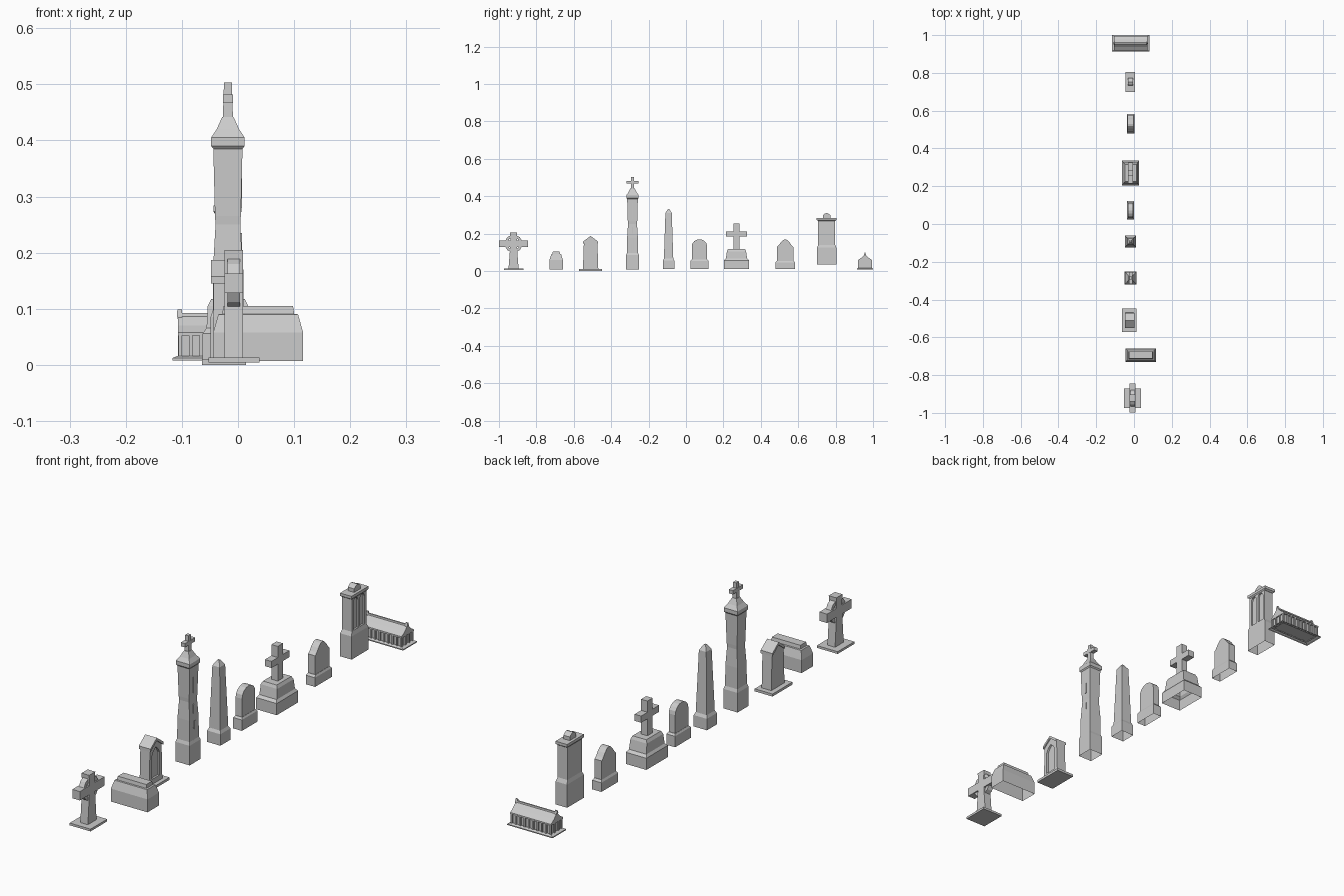
import bpy
from math import sin, cos, pi


def mesh(name, verts, faces):
    me = bpy.data.meshes.new(name)
    me.from_pydata(verts, [], faces)
    ob = bpy.data.objects.new(name, me)
    bpy.context.collection.objects.link(ob)
    return ob


def stack(name, cx, cy, levels, closed=False):
    """Rectangular rings (z, half x, half y) joined upwards, capped on top."""
    v, f = [], []
    for z, hx, hy in levels:
        v += [(cx - hx, cy - hy, z), (cx + hx, cy - hy, z),
              (cx + hx, cy + hy, z), (cx - hx, cy + hy, z)]
    for i in range(len(levels) - 1):
        a = 4 * i
        f += [(a + j, a + (j + 1) % 4, a + 4 + (j + 1) % 4, a + 4 + j) for j in range(4)]
    n = len(v)
    f.append((n - 4, n - 3, n - 2, n - 1))
    if closed:
        f.append((3, 2, 1, 0))
    return mesh(name, v, f)


def box(name, x0, x1, y0, y1, z0, z1):
    hx, hy = (x1 - x0) / 2, (y1 - y0) / 2
    return stack(name, (x0 + x1) / 2, (y0 + y1) / 2, [(z0, hx, hy), (z1, hx, hy)], True)


def slab(name, x0, x1, cy, outline):
    """Outline of (y, z) counter-clockwise seen from +x, extruded along x."""
    n = len(outline)
    v = [(x, cy + y, z) for x in (x0, x1) for y, z in outline]
    f = [tuple(range(n - 1, -1, -1)), tuple(range(n, 2 * n))]
    f += [(i, (i + 1) % n, n + (i + 1) % n, n + i) for i in range(n)]
    return mesh(name, v, f)


def mirrored(half):
    """Complete a right-hand outline (bottom to top) with its mirror image."""
    return half + [(-y, z) for y, z in reversed(half) if y > 0]


def cut(target, cutter):
    cutter.hide_render = True
    cutter.hide_viewport = False
    cutter.display_type = 'WIRE'
    m = target.modifiers.new("recess", 'BOOLEAN')
    m.object = cutter
    m.operation = 'DIFFERENCE'
    m.solver = 'EXACT'


# Ringed cross
c, zc = -0.922, 0.146
box("ringed_cross_plate", -0.053, 0.038, c - 0.052, c + 0.052, 0.004, 0.013)
slab("ringed_cross", -0.024, 0.009, c, mirrored([
    (0.027, 0.013), (0.018, zc - 0.018), (0.077, zc - 0.018), (0.077, zc + 0.017),
    (0.017, zc + 0.017), (0.019, 0.205)]))
n = 12
v, f = [], []
for i in range(n):
    a = 2 * pi * i / n + pi / n
    for x, r in ((-0.019, 0.033), (-0.019, 0.048), (0.004, 0.048), (0.004, 0.033)):
        v.append((x, c + r * cos(a), zc + r * sin(a)))
    k, m = 4 * i, 4 * ((i + 1) % n)
    f += [(k + j, m + j, m + (j + 1) % 4, k + (j + 1) % 4) for j in range(4)]
mesh("cross_ring", v, f)

# Chest tomb with sloping lid
stack("chest_tomb", 0.036, -0.694, [
    (0.007, 0.08, 0.036), (0.058, 0.08, 0.036), (0.090, 0.071, 0.026),
    (0.091, 0.064, 0.020), (0.105, 0.062, 0.018)])

# Gabled tomb with a pointed niche
c = -0.51
box("gabled_tomb_plate", -0.064, 0.014, c - 0.062, c + 0.062, 0.0, 0.010)
body = slab("gabled_tomb", -0.044, -0.002, c, mirrored([(0.041, 0.01), (0.036, 0.155), (0, 0.180)]))
cut(body, slab("niche_cutter", -0.010, 0.02, c, mirrored([
    (0.024, 0.03), (0.024, 0.12), (0.014, 0.138), (0, 0.15)])))
slab("gabled_tomb_roof", -0.048, 0.003, c, [
    (0.040, 0.145), (0.040, 0.157), (0, 0.187), (-0.040, 0.157), (-0.040, 0.145), (0, 0.176)])

# Tall column with spire and cross
cx, c = -0.018, -0.286
stack("tall_column", cx, c, [(z, h, h * 1.1) for z, h in (
    (0.008, 0.031), (0.085, 0.031), (0.097, 0.027), (0.180, 0.026), (0.250, 0.022),
    (0.265, 0.023), (0.385, 0.026), (0.390, 0.030), (0.405, 0.030),
    (0.420, 0.020), (0.442, 0.010))])
stack("column_cross_post", cx, c, [(0.440, 0.009, 0.009), (0.503, 0.007, 0.008)])
box("column_cross_arms", cx - 0.009, cx + 0.009, c - 0.032, c + 0.032, 0.467, 0.482)
for i, (y, z0, z1) in enumerate(((-0.005, 0.09, 0.145), (0.004, 0.11, 0.17),
                                 (0, 0.20, 0.235), (0, 0.28, 0.36))):
    box("column_relief_%d" % i, 0.0, 0.0095 if z0 < 0.15 else 0.0075,
        c + y - 0.003, c + y + 0.003, z0, z1)

# Obelisk
stack("obelisk", -0.019, -0.093, [
    (0.010, 0.029, 0.031), (0.055, 0.029, 0.031), (0.066, 0.024, 0.025),
    (0.310, 0.016, 0.017), (0.330, 0.004, 0.004)])

# Round-topped headstone
c = 0.072
stack("round_headstone_base", -0.018, c, [
    (0.010, 0.019, 0.049), (0.053, 0.019, 0.049), (0.060, 0.015, 0.042)])
slab("round_headstone", -0.032, -0.004, c, mirrored([(0.041, 0.055), (0.041, 0.132)] + [
    (0.041 * cos(a * pi / 8), 0.132 + 0.037 * sin(a * pi / 8)) for a in (1, 2, 3)] + [(0, 0.169)]))

# Cross on stepped pedestal
c = 0.27
stack("cross_pedestal", -0.018, c, [
    (0.010, 0.045, 0.067), (0.056, 0.045, 0.067), (0.066, 0.038, 0.057),
    (0.105, 0.036, 0.051), (0.117, 0.030, 0.046)])
box("pedestal_cross_post", -0.032, -0.004, c - 0.016, c + 0.016, 0.115, 0.254)
box("pedestal_cross_arms", -0.032, -0.004, c - 0.056, c + 0.056, 0.184, 0.210)

# Shouldered headstone
c = 0.53
stack("shouldered_headstone_base", -0.018, c, [
    (0.010, 0.020, 0.052), (0.046, 0.020, 0.052), (0.054, 0.016, 0.045)])
slab("shouldered_headstone", -0.034, -0.003, c, mirrored([
    (0.044, 0.05), (0.044, 0.128), (0.034, 0.138), (0.024, 0.152), (0.010, 0.166), (0, 0.168)]))

# Panelled pillar
cx, c = -0.019, 0.752
stack("pillar_base", cx, c, [
    (0.034, 0.025, 0.052), (0.125, 0.025, 0.052), (0.140, 0.021, 0.045)])
shaft = box("pillar_shaft", cx - 0.021, cx + 0.021, c - 0.045, c + 0.045, 0.125, 0.275)
for s in (-1, 1):
    cut(shaft, slab("panel_cutter", cx + 0.014, cx + 0.04, c + s * 0.020, mirrored([
        (0.015, 0.142), (0.015, 0.252), (0.010, 0.262), (0, 0.267)])))
stack("pillar_cap", cx, c, [(0.268, 0.021, 0.046), (0.273, 0.025, 0.053),
                           (0.284, 0.025, 0.053)], True)
slab("pillar_crest", cx - 0.014, cx + 0.014, c, mirrored([
    (0.020, 0.284), (0.020, 0.298), (0.010, 0.306), (0, 0.310)]))

# Small colonnaded mausoleum
cx, c = -0.018, 0.957
stack("mausoleum_plinth", cx, c, [
    (0.008, 0.099, 0.043), (0.012, 0.099, 0.043), (0.016, 0.090, 0.037)])
stack("mausoleum_walls", cx, c, [(0.012, 0.084, 0.031), (0.056, 0.084, 0.031)])
for i in range(10):
    x = cx - 0.085 + i * 0.17 / 9
    for s in (-1, 1):
        y = c + s * 0.033
        box("mausoleum_pilaster", x - 0.003, x + 0.003, y - 0.004, y + 0.004, 0.014, 0.054)
for s in (-1, 1):
    for y in (-0.012, 0.012):
        box("mausoleum_end_pilaster", cx + s * 0.086 - 0.003, cx + s * 0.086 + 0.003,
            c + y - 0.003, c + y + 0.003, 0.014, 0.054)
slab("mausoleum_roof", cx - 0.089, cx + 0.089, c, mirrored([
    (0.038, 0.052), (0.038, 0.058), (0.020, 0.070), (0.004, 0.086), (0.003, 0.092)]))
for s in (-1, 1):
    stack("mausoleum_finial", cx + s * 0.086, c, [
        (0.080, 0.003, 0.006), (0.088, 0.005, 0.005), (0.099, 0.004, 0.002)], True)
